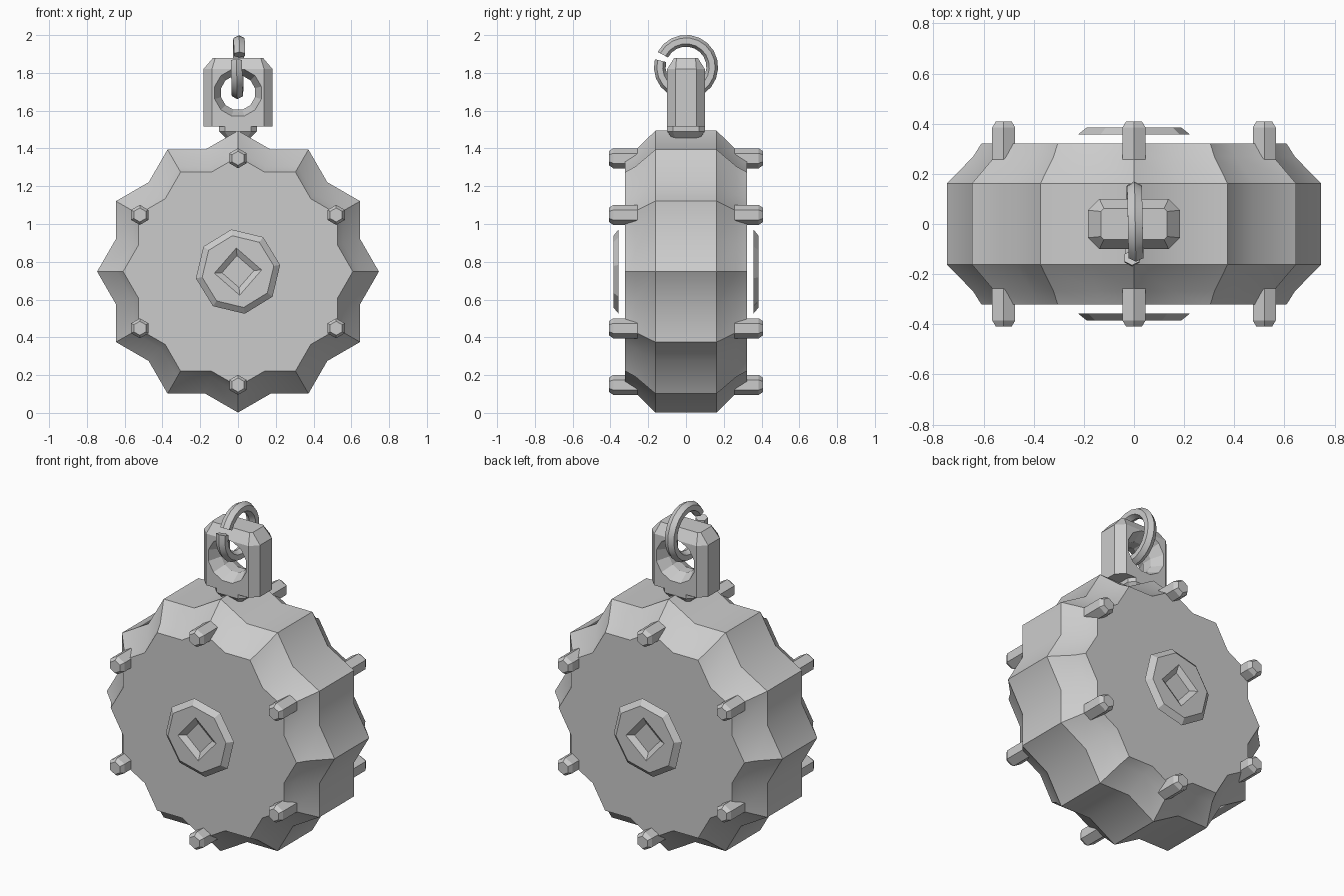
import bpy, bmesh, math
from math import sin, cos, pi, radians

if "Cube" in bpy.data.objects:
    bpy.data.objects.remove(bpy.data.objects["Cube"])

grey = bpy.data.materials.new("metal_grey")
grey.diffuse_color = (0.6, 0.6, 0.6, 1)
grey.use_nodes = True
grey.node_tree.nodes["Principled BSDF"].inputs["Base Color"].default_value = grey.diffuse_color


def loft(name, rings, closed=False, smooth=None):
    """Skin a list of equal-length point rings, capped or closed into a loop."""
    bm = bmesh.new()
    vs = [[bm.verts.new(p) for p in r] for r in rings]
    n = len(vs[0])
    pairs = list(zip(vs, vs[1:]))
    if closed:
        pairs.append((vs[-1], vs[0]))
    else:
        bm.faces.new(vs[0])
        bm.faces.new(vs[-1])
    for a, b in pairs:
        for i in range(n):
            j = (i + 1) % n
            bm.faces.new((a[i], a[j], b[j], b[i]))
    bmesh.ops.recalc_face_normals(bm, faces=bm.faces[:])
    me = bpy.data.meshes.new(name)
    bm.to_mesh(me)
    bm.free()
    me.materials.append(grey)
    ob = bpy.data.objects.new(name, me)
    bpy.context.collection.objects.link(ob)
    if smooth:
        bpy.ops.object.select_all(action='DESELECT')
        ob.select_set(True)
        bpy.context.view_layer.objects.active = ob
        bpy.ops.object.shade_smooth_by_angle(angle=radians(smooth))
    return ob


def polygon(n, r, y, x=0, z=0, phase=0):
    """Regular polygon facing along y."""
    return [(x + r * cos(phase + 2 * pi * i / n), y, z + r * sin(phase + 2 * pi * i / n))
            for i in range(n)]


def cut(ob, cutter):
    mod = ob.modifiers.new("cut", 'BOOLEAN')
    mod.operation = 'DIFFERENCE'
    mod.solver = 'EXACT'
    mod.object = cutter
    cutter.hide_render = True
    cutter.hide_viewport = True


CZ = 0.748  # height of the body centre


# Body: twelve-pointed drum with a slightly hollow bevel
def star(r, y):
    valley = r * sin(radians(60)) / sin(radians(75))
    return [((valley if i % 2 else r) * cos(i * pi / 12), y,
             CZ + (valley if i % 2 else r) * sin(i * pi / 12)) for i in range(24)]


profile = [(0.608, 0.322), (0.642, 0.268), (0.746, 0.162)]
rings = [star(r, -y) for r, y in profile] + [star(r, y) for r, y in reversed(profile)]
loft("drum_body", rings, smooth=35)

for side, label in ((-1, "front"), (1, "back")):
    # Six hexagonal studs per side
    for k in range(6):
        a = radians(30 + 60 * k)
        x, z = 0.6 * cos(a), CZ + 0.6 * sin(a)
        loft(f"{label}_stud_{k + 1}",
             [polygon(6, r, side * y, x, z, pi / 2)
              for r, y in ((0.053, 0.25), (0.053, 0.385), (0.037, 0.408))])

    # Floating octagonal badge with a tapered square recess
    turn = radians(9)

    def mirrored(n, r, y, phase):
        return [(-side * px, side * py, pz) for px, py, pz in polygon(n, r, y, 0, CZ, phase)]

    plate = loft(f"{label}_plate", [mirrored(8, 0.226, 0.357, turn), mirrored(8, 0.192, 0.384, turn)])
    recess = loft(f"{label}_recess_cutter",
                  [mirrored(4, 0.085, 0.361, radians(4)), mirrored(4, 0.15, 0.398, radians(4))])
    cut(plate, recess)


# Hanger: chamfered block on a short neck, with a flared eye
def chamfered(hx, hy, c, z):
    return [(hx, -hy + c, z), (hx, hy - c, z), (hx - c, hy, z), (-hx + c, hy, z),
            (-hx, hy - c, z), (-hx, -hy + c, z), (-hx + c, -hy, z), (hx - c, -hy, z)]


block = loft("hanger_block", [chamfered(0.183, 0.1, 0.045, 1.515),
                              chamfered(0.183, 0.1, 0.045, 1.82),
                              chamfered(0.132, 0.062, 0.012, 1.88)])
eye = loft("eye_cutter", [polygon(12, r, y, 0, 1.695, pi / 12)
                          for r, y in ((0.138, -0.12), (0.093, -0.03), (0.093, 0.03), (0.138, 0.12))])
cut(block, eye)
loft("hanger_neck", [chamfered(0.06, 0.07, 0.015, 1.40), chamfered(0.06, 0.07, 0.015, 1.45),
                     chamfered(0.1, 0.1, 0.03, 1.49), chamfered(0.1, 0.1, 0.03, 1.525)])

# Split ring: six-sided wire bent in a circle with a small gap
N = 20
ring = []
for i in range(N + 1):
    a = radians(166 + 346 * i / N)
    shift = 0.008 * (2 * i / N - 1)
    section = []
    for k in range(6):
        t = pi / 3 * k
        rad = 0.139 + 0.031 * cos(t)
        section.append((shift + 0.034 * sin(t), rad * cos(a), 1.831 + rad * sin(a)))
    ring.append(section)
loft("split_ring", ring, smooth=30)
